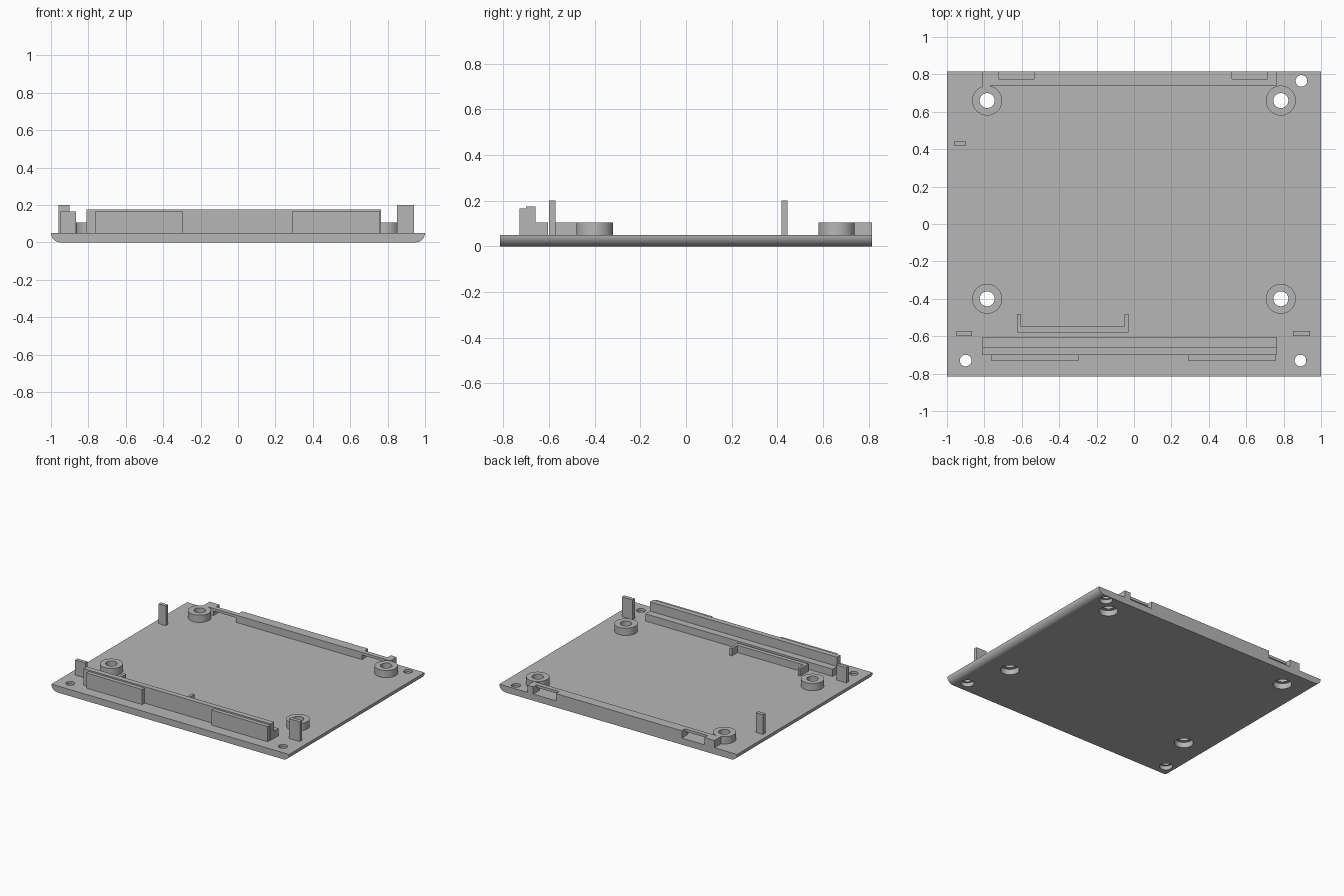
import bpy, bmesh, math

cube = bpy.data.objects.get("Cube")
if cube:
    bpy.data.objects.remove(cube, do_unlink=True)

grey = bpy.data.materials.new("plain grey")
grey.use_nodes = True
colour = (0.47, 0.47, 0.47, 1)
grey.diffuse_color = colour
grey.node_tree.nodes["Principled BSDF"].inputs["Base Color"].default_value = colour

FLOOR = 0.05   # top of the plate
LOW = 0.105    # height of bosses and low walls


def finish(name, bm):
    mesh = bpy.data.meshes.new(name)
    bmesh.ops.recalc_face_normals(bm, faces=bm.faces)
    bm.to_mesh(mesh)
    bm.free()
    obj = bpy.data.objects.new(name, mesh)
    bpy.context.collection.objects.link(obj)
    mesh.materials.append(grey)
    return obj


def prism(name, outline, axis, start, end):
    """Extrude a 2D outline along x, y or z."""
    place = {"x": lambda a, b, t: (t, a, b),
             "y": lambda a, b, t: (a, t, b),
             "z": lambda a, b, t: (a, b, t)}[axis]
    bm = bmesh.new()
    rings = [[bm.verts.new(place(a, b, t)) for a, b in outline] for t in (start, end)]
    n = len(outline)
    for ring in rings:
        bm.faces.new(ring)
    for i in range(n):
        j = (i + 1) % n
        bm.faces.new((rings[0][i], rings[0][j], rings[1][j], rings[1][i]))
    return finish(name, bm)


def box(name, x0, x1, y0, y1, z1, z0=FLOOR):
    return prism(name, [(x0, y0), (x1, y0), (x1, y1), (x0, y1)], "z", z0, z1)


def circle(x, y, r, n=48):
    return [(x + r * math.cos(math.tau * i / n), y + r * math.sin(math.tau * i / n))
            for i in range(n)]


def cut(obj, cutter):
    mod = obj.modifiers.new("cut", "BOOLEAN")
    mod.operation = "DIFFERENCE"
    mod.solver = "EXACT"
    mod.object = cutter
    cutter.hide_render = True
    cutter.hide_set(True)


def smooth(obj):
    bpy.ops.object.select_all(action="DESELECT")
    obj.select_set(True)
    bpy.context.view_layer.objects.active = obj
    for mod in list(obj.modifiers):
        cutter = mod.object
        bpy.ops.object.modifier_apply(modifier=mod.name)
        bpy.data.objects.remove(cutter, do_unlink=True)
    bpy.ops.object.shade_smooth_by_angle(angle=math.radians(30))


# Base plate with rounded lower side edges
arc = [math.radians(90 * i / 10) for i in range(11)]
right_side = [(0.95 + FLOOR * math.sin(a), FLOOR - FLOOR * math.cos(a)) for a in arc]
outline = right_side + [(-x, z) for x, z in reversed(right_side)]
plate = prism("base_plate", outline, "y", -0.815, 0.815)

# Screw bosses, bored through and counterbored from below
for x in (-0.785, 0.785):
    for y in (-0.4, 0.66):
        bm = bmesh.new()
        rings = [[bm.verts.new((px, py, z)) for px, py in circle(x, y, r)]
                 for r, z in ((0.08, FLOOR), (0.08, LOW), (0.04, LOW), (0.04, FLOOR))]
        for i in range(48):
            j = (i + 1) % 48
            for a, b in zip(rings, rings[1:] + rings[:1]):
                bm.faces.new((a[i], a[j], b[j], b[i]))
        smooth(finish("screw_boss", bm))
        cut(plate, prism("bore_cutter", circle(x, y, 0.04), "z", -0.1, 0.2))
        cut(plate, prism("counterbore_cutter", circle(x, y, 0.065), "z", -0.1, 0.042))

# Small corner holes
for x, y in ((0.895, 0.765), (0.89, -0.73), (-0.9, -0.73)):
    cut(plate, prism("corner_hole_cutter", circle(x, y, 0.031), "z", -0.1, 0.2))
    cut(plate, prism("corner_counterbore_cutter", circle(x, y, 0.045), "z", -0.1, 0.03))
smooth(plate)

# Rear rail with two latch openings, each bridged along its inner edge
rear = (0.74, 0.815)
for x0, x1 in ((-0.81, -0.725), (-0.535, 0.525), (0.715, 0.765)):
    box("rear_rail", x0, x1, *rear, LOW)
for x0, x1 in ((-0.725, -0.535), (0.525, 0.715)):
    box("latch_bridge", x0, x1, 0.74, 0.775, LOW, 0.085)
box("rear_rail_web", -0.81, -0.77, 0.725, 0.74, LOW)

# Stepped front rail with two face pads
step = [(-0.7, FLOOR), (-0.605, FLOOR), (-0.605, LOW), (-0.66, LOW),
        (-0.66, 0.175), (-0.7, 0.175)]
prism("front_rail", step, "x", -0.81, 0.765)
for x0, x1 in ((-0.765, -0.295), (0.29, 0.76)):
    box("front_pad", x0, x1, -0.73, -0.7, 0.165)

# Connector frame, open towards the rear
frame = [(-0.625, -0.58), (-0.03, -0.58), (-0.03, -0.48), (-0.05, -0.48),
         (-0.05, -0.548), (-0.605, -0.548), (-0.605, -0.48), (-0.625, -0.48)]
prism("connector_frame", frame, "z", FLOOR, LOW)

# Upright locating tabs
box("front_right_tab", -0.95, -0.865, -0.6, -0.572, 0.165)
box("front_left_tab", 0.85, 0.94, -0.6, -0.572, 0.2)
box("rear_right_tab", -0.96, -0.9, 0.418, 0.445, 0.2)
